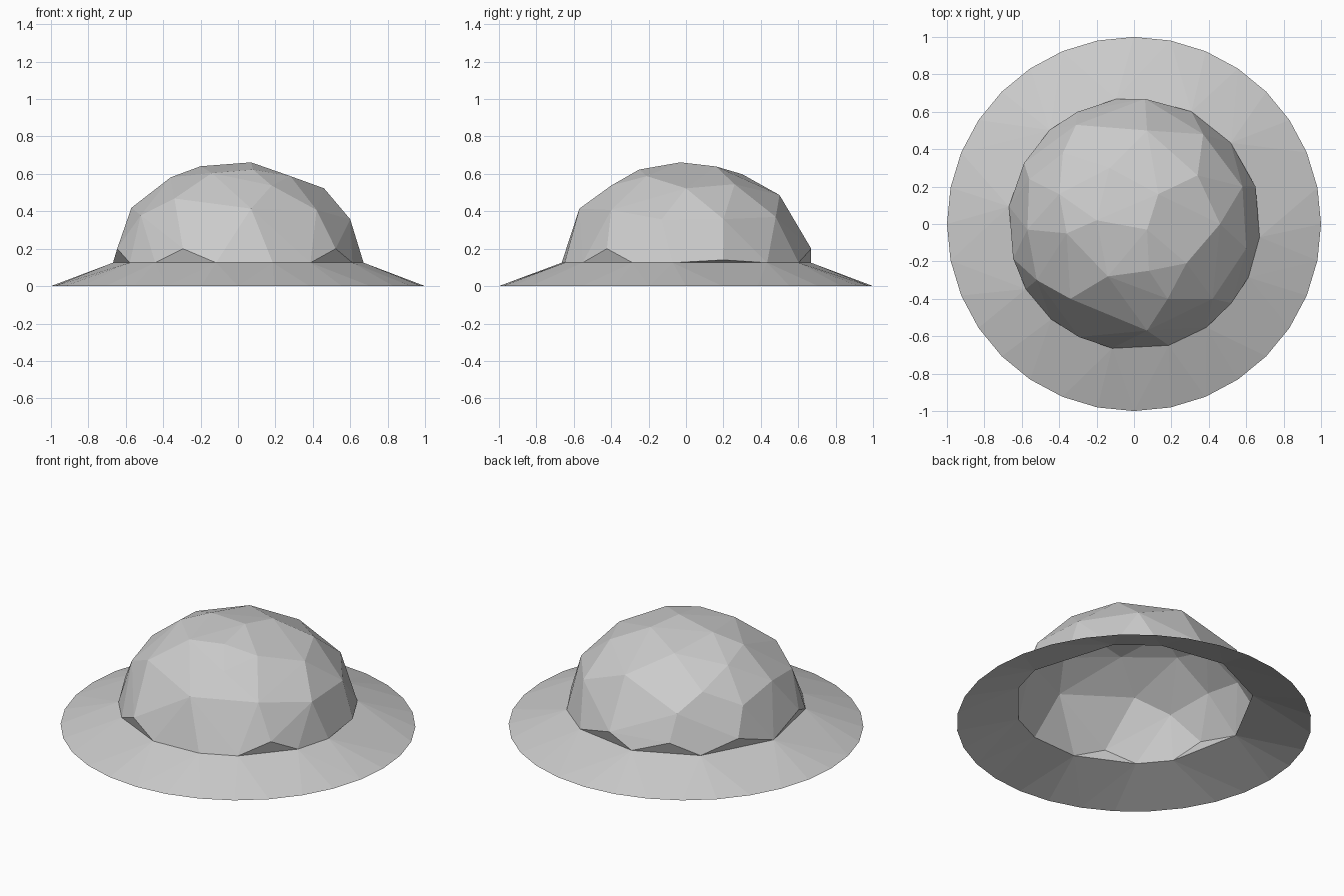
import bpy
import bmesh
from math import cos, sin, radians, sqrt, pi

cube = bpy.data.objects.get("Cube")
if cube:
    bpy.data.objects.remove(cube, do_unlink=True)

RIM_Z = 0.125        # height where the crown meets the brim
RIM_R = 0.675        # radius of the crown at that height
CROWN_R = 0.68       # horizontal radius of the dome
CROWN_H = 0.54       # dome height above the rim

steel = bpy.data.materials.new("plain grey steel")
steel.use_nodes = True
grey = (0.6, 0.6, 0.6, 1)
steel.diffuse_color = grey
steel.node_tree.nodes["Principled BSDF"].inputs["Base Color"].default_value = grey


def polar(radius, degrees, z):
    a = radians(degrees)
    return (radius * cos(a), radius * sin(a), z)


def on_dome(x, y):
    """Lift a plan position onto the flattened dome."""
    inside = max(0, 1 - (x * x + y * y) / CROWN_R ** 2)
    return (x, y, RIM_Z + CROWN_H * sqrt(inside))


def open_hull(name, points, cap_heights):
    """Flat faceted shell around the points, with its level caps left open."""
    bm = bmesh.new()
    for p in points:
        bm.verts.new(p)
    bmesh.ops.convex_hull(bm, input=bm.verts[:])
    bmesh.ops.recalc_face_normals(bm, faces=bm.faces[:])
    caps = [f for f in bm.faces
            if any(all(abs(v.co.z - h) < 0.001 for v in f.verts) for h in cap_heights)]
    bmesh.ops.delete(bm, geom=caps, context='FACES')
    loose = [v for v in bm.verts if not v.link_faces]
    bmesh.ops.delete(bm, geom=loose, context='VERTS')
    mesh = bpy.data.meshes.new(name)
    bm.to_mesh(mesh)
    bm.free()
    mesh.materials.append(steel)
    obj = bpy.data.objects.new(name, mesh)
    bpy.context.collection.objects.link(obj)
    return obj


# Uneven rim shared by the crown and the brim (angles in degrees)
rim_angles = (-6, 40, 63, 98, 132, 172, 211, 229, 260, 286, 305, 335)
rim = [polar(RIM_R, a, RIM_Z) for a in rim_angles]

# Low facet corners that overhang the rim between its vertices
overhang = [polar(0.672, a, 0.2) for a in (85, 117, 151, 196, 244, 321)]
overhang.append(polar(0.68, 17, 0.14))

# Facet corners over the dome, in plan
corners = (
    (.07, -.57), (.42, -.4), (-.34, -.4), (-.14, -.28), (.18, -.4), (.08, -.25),
    (.28, -.21), (.46, 0), (.6, -.13), (.58, .2), (.37, .48), (.07, .5),
    (.34, .26), (-.2, .02), (.07, -.03), (.13, .16), (-.13, .3), (-.36, -.05),
    (-.4, .16), (-.56, .24), (-.31, .53), (-.52, -.3), (-.57, -.03), (-.38, .38),
)
dome = [on_dome(x, y) for x, y in corners]
open_hull("crown", rim + overhang + dome, [RIM_Z])

# Sloping brim from the rim down to a round edge
SIDES = 32
edge = [polar(1, 360 * i / SIDES, 0) for i in range(SIDES)]
open_hull("brim", rim + edge, [0, RIM_Z])
